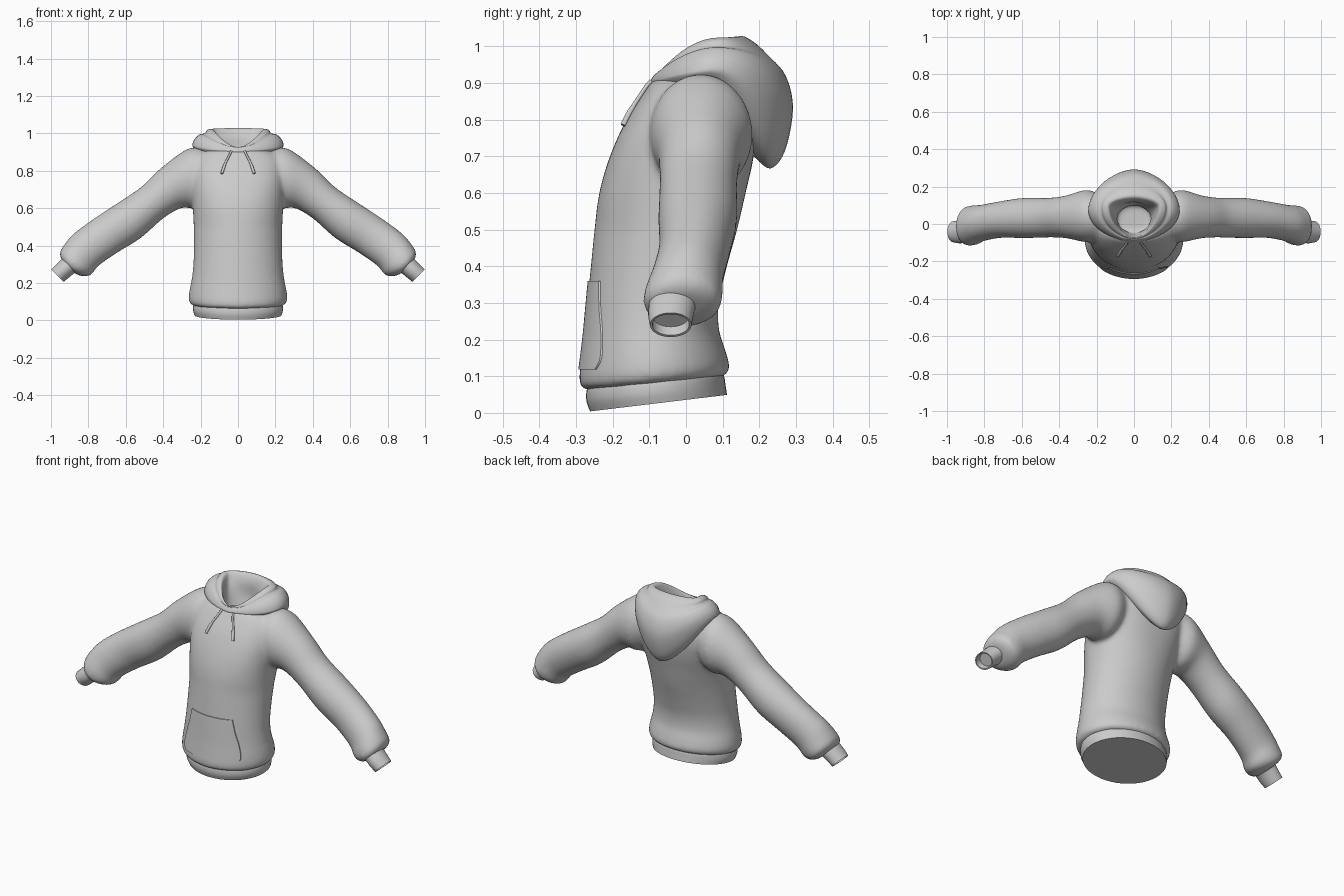
import bpy, bmesh, math
from mathutils import Vector
from mathutils.bvhtree import BVHTree

if "Cube" in bpy.data.objects:
    bpy.data.objects.remove(bpy.data.objects["Cube"])

N = 48  # points around each ring


def spline(rows, steps=5):
    """Catmull-Rom interpolation through rows of numbers."""
    out = []
    for i in range(len(rows) - 1):
        p0, p1 = rows[max(i - 1, 0)], rows[i]
        p2, p3 = rows[i + 1], rows[min(i + 2, len(rows) - 1)]
        for s in range(steps):
            t = s / steps
            out.append([0.5 * (2 * b + (c - a) * t + (2 * a - 5 * b + 4 * c - d) * t * t
                               + (3 * b - a - 3 * c + d) * t ** 3)
                        for a, b, c, d in zip(p0, p1, p2, p3)])
    return out + [list(rows[-1])]


def loft(bm, rings, cap_start=True, cap_end=True):
    """Skin a list of closed rings, with optional end caps."""
    vs = [[bm.verts.new(p) for p in r] for r in rings]
    faces = []
    for a, b in zip(vs, vs[1:]):
        for i in range(N):
            j = (i + 1) % N
            faces.append(bm.faces.new((a[i], a[j], b[j], b[i])))
    if cap_start:
        faces.append(bm.faces.new(vs[0][::-1]))
    if cap_end:
        faces.append(bm.faces.new(vs[-1]))
    bmesh.ops.recalc_face_normals(bm, faces=faces)


def finish(name, bm, angle=40):
    me = bpy.data.meshes.new(name)
    bm.to_mesh(me)
    bm.free()
    ob = bpy.data.objects.new(name, me)
    bpy.context.collection.objects.link(ob)
    bpy.ops.object.select_all(action='DESELECT')
    ob.select_set(True)
    bpy.context.view_layer.objects.active = ob
    bpy.ops.object.shade_smooth_by_angle(angle=math.radians(angle))
    return ob


def angles():
    return [2 * math.pi * i / N for i in range(N)]


def torso_ring(row):
    """Horizontal oval (z, half width, front y, back y); the hem end tilts."""
    z, rx, yf, yb = row
    tilt = 0.13 * max(0, 1 - z / 0.35)
    k = 1 - 0.22 * min(1, max(0, (z - 0.5) / 0.25))  # squarer towards the shoulders
    ring = []
    for a in angles():
        c, s = math.cos(a), math.sin(a)
        y = (yf + yb) / 2 + (yb - yf) / 2 * math.copysign(abs(s) ** k, s)
        ring.append((rx * math.copysign(abs(c) ** k, c), y, z + tilt * (y + 0.08)))
    return ring


def sleeve_ring(row, side):
    """Oval between a top point and a bottom point, with a y range."""
    tx, tz, bx, bz, y0, y1 = row
    ring = []
    for a in angles():
        c, s = math.cos(a), math.sin(a)
        ring.append((side * ((tx + bx) / 2 + c * (tx - bx) / 2),
                     (y0 + y1) / 2 + s * (y1 - y0) / 2,
                     (tz + bz) / 2 + c * (tz - bz) / 2))
    return ring


def hood_ring(row):
    """Ring through a front point, a side point and a back point."""
    fy, fz, sx, sy, sz, by, bz = row
    ring = []
    for a in angles():
        c, s = math.cos(a), math.sin(a)
        ey, ez = (fy, fz) if c > 0 else (by, bz)
        x = sx * math.copysign(abs(s) ** 1.18, s)
        ring.append((x, sy + (ey - sy) * abs(c), sz + (ez - sz) * c * c))
    return ring


# Body: torso and both sleeves fused into one smooth skin
torso = [(.080, .232, -.262, .095), (.088, .254, -.286, .114), (.112, .264, -.292, .119),
         (.16, .260, -.286, .107), (.22, .248, -.278, .090), (.30, .239, -.270, .090),
         (.40, .236, -.260, .112), (.50, .237, -.250, .140), (.60, .242, -.237, .163),
         (.70, .250, -.208, .185), (.80, .250, -.163, .192), (.87, .232, -.118, .175),
         (.908, .175, -.090, .140), (.91, .125, -.075, .125), (.88, .10, -.06, .11),
         (.82, .09, -.05, .10)]
sleeve = [(.13, .90, .13, .68, -.06, .13), (.20, .922, .19, .63, -.09, .165),
          (.28, .912, .24, .60, -.097, .182),
          (.42, .808, .305, .600, -.076, .152), (.52, .712, .40, .545, -.072, .14),
          (.65, .624, .52, .440, -.076, .14), (.78, .538, .64, .365, -.074, .122),
          (.88, .463, .745, .292, -.092, .103), (.927, .408, .785, .243, -.113, .10),
          (.954, .362, .83, .235, -.116, .092), (.945, .325, .872, .250, -.095, .05)]
bm = bmesh.new()
loft(bm, [torso_ring(r) for r in spline(torso)])
for side in (1, -1):
    loft(bm, [sleeve_ring(r, side) for r in spline(sleeve)])
body = finish("hoodie_body", bm)
rm = body.modifiers.new("fuse", 'REMESH')
rm.mode = 'VOXEL'
rm.voxel_size = 0.009
rm.use_smooth_shade = True
sm = body.modifiers.new("soften", 'SMOOTH')
sm.factor = 0.5
sm.iterations = 22

# Ribbed band at the hem, its underside sagging slightly
bm = bmesh.new()
band = [(.105, .225, -.255, .09), (.085, .238, -.270, .103), (.055, .240, -.272, .108),
        (.026, .232, -.262, .112)]
loft(bm, [torso_ring(r) for r in spline(band)])
finish("hem_band", bm)

# Cuffs with recessed ends
cuff = [(.925, .345, .855, .262, -.10, .03), (.945, .325, .878, .25, -.102, .025),
        (.97, .30, .903, .230, -.103, .020), (.998, .273, .932, .207, -.098, .015)]
lip = [(.993, .269, .937, .212, -.092, .009), (.968, .290, .917, .235, -.09, .007)]
for side, label in ((1, "left"), (-1, "right")):
    bm = bmesh.new()
    loft(bm, [sleeve_ring(r, side) for r in spline(cuff) + lip])
    finish(label + "_cuff", bm)

# Hood hanging down the back, rolled over the rim into the neck
hood = [(-.075, .875, .20, .055, .89, .185, .70), (-.092, .895, .235, .06, .922, .230, .667),
        (-.096, .905, .244, .075, .940, .270, .715), (-.092, .915, .232, .08, .970, .292, .83),
        (-.085, .924, .205, .085, .995, .272, .92), (-.080, .922, .178, .085, 1.000, .225, .975),
        (-.078, .926, .165, .09, 1.018, .185, 1.012), (-.072, .925, .135, .09, 1.022, .145, 1.028),
        (-.066, .91, .118, .075, .98, .12, .985), (-.060, .88, .102, .045, .92, .115, .91),
        (-.050, .84, .090, .030, .86, .10, .85)]
bm = bmesh.new()
loft(bm, [hood_ring(r) for r in spline(hood)], False, False)
finish("hood", bm, 60)

# Surface lookup for parts lying on the front
surface = BVHTree.FromObject(body, bpy.context.evaluated_depsgraph_get())


def front_y(x, z):
    return surface.ray_cast(Vector((x, -1, z)), Vector((0, 1, 0)))[0].y


# Kangaroo pocket: raised panel with its border sunk into the body
bm = bmesh.new()
widths = spline([(.118, .165), (.15, .181), (.22, .168), (.29, .146), (.36, .13)], 5)
cols = 28
rows = [widths[0]] + widths + [widths[-1]]
grid = []
for r, (z, w) in enumerate(rows):
    line = []
    for c in range(-1, cols + 2):
        x = w * (2 * min(max(c, 0), cols) / cols - 1)
        edge = r in (0, len(rows) - 1) or c in (-1, cols + 1)
        line.append(bm.verts.new((x, front_y(x, z) + (.006 if edge else -.005), z)))
    grid.append(line)
for a, b in zip(grid, grid[1:]):
    for i in range(len(a) - 1):
        bm.faces.new((a[i], a[i + 1], b[i + 1], b[i]))
finish("front_pocket", bm)

# Drawstrings
for side, label in ((1, "left"), (-1, "right")):
    cu = bpy.data.curves.new(label + "_drawstring", 'CURVE')
    cu.dimensions = '3D'
    cu.bevel_depth = 0.006
    cu.bevel_resolution = 3
    cu.use_fill_caps = True
    sp = cu.splines.new('POLY')
    path = spline([(.036, .905), (.05, .875), (.068, .84), (.087, .785)], 4)
    sp.points.add(len(path) - 1)
    for i, (pt, (x, z)) in enumerate(zip(sp.points, path)):
        pt.co = (side * x, front_y(side * x, z) - .006, z, 1)
        pt.radius = 1.3 if i > len(path) - 5 else 1
    bpy.context.collection.objects.link(bpy.data.objects.new(label + "_drawstring", cu))
